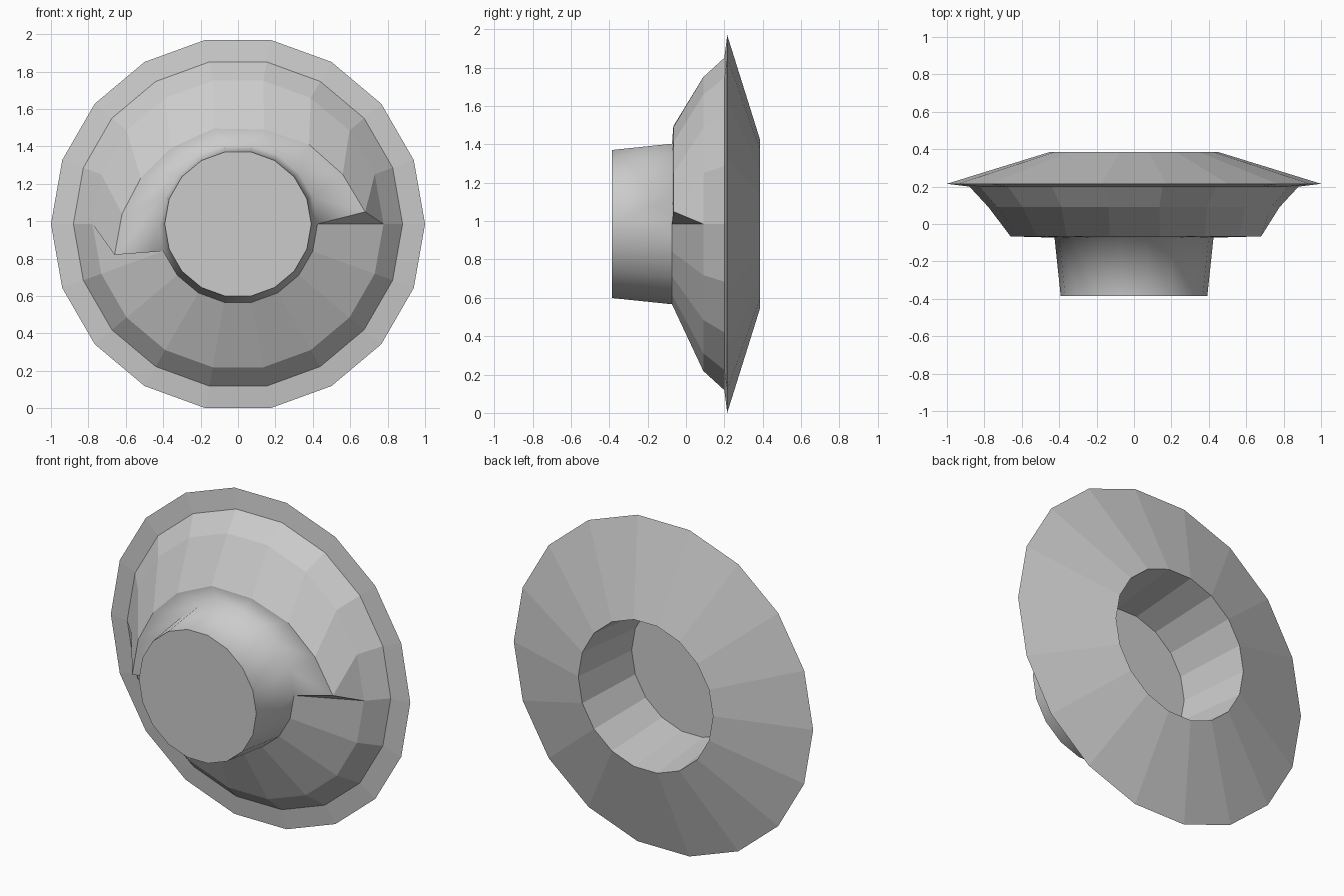
import bpy, bmesh, math

if "Cube" in bpy.data.objects:
    bpy.data.objects.remove(bpy.data.objects["Cube"])

SIDES = 18
CZ = 0.985          # height of the central axis
bm = bmesh.new()


def ring(r, y):
    """18-sided ring of vertices around the y axis."""
    return [bm.verts.new((r * math.cos(2 * math.pi * k / SIDES), y,
                          CZ + r * math.sin(2 * math.pi * k / SIDES)))
            for k in range(SIDES)]


def bridge(a, b, ks=range(SIDES), smooth=False):
    for k in ks:
        n = (k + 1) % SIDES
        bm.faces.new((a[k], a[n], b[n], b[k])).smooth = smooth


# knob: slightly flared smooth plug with a flat cap
cap = ring(0.392, -0.385)
base = ring(0.425, -0.073)
bm.faces.new(cap)
bridge(cap, base, smooth=True)

# bowl, flange, conical back and recess
mid = ring(0.778, 0.09)
seam = ring(0.88, 0.2)
rim = ring(1.0, 0.215)
back = ring(0.45, 0.385)
floor = ring(0.405, -0.06)
for a, b in ((mid, seam), (seam, rim), (rim, back), (back, floor)):
    bridge(a, b)
bm.faces.new(floor)

# lower half of the bowl runs straight into the knob
bridge(base, mid, range(10, SIDES))

# raised ledge over the upper half, (x, z) of its edge
edge = [(0.68, 1.05), (0.56, 1.25), (0.38, 1.41), (0.14, 1.49), (-0.13, 1.495),
        (-0.36, 1.39), (-0.52, 1.23), (-0.62, 1.04), (-0.66, 0.82)]
ledge = {k + 1: bm.verts.new((x, -0.066, z)) for k, (x, z) in enumerate(edge)}
bridge(base, ledge, range(1, 9), smooth=True)
bridge(ledge, mid, range(1, 9))
bm.faces.new((base[0], base[1], ledge[1])).smooth = True
bm.faces.new((base[9], base[10], ledge[9])).smooth = True

# pinched ends of the ledge
bm.faces.new((base[0], ledge[1], mid[0]))
bm.faces.new((ledge[1], mid[1], mid[0]))
bm.faces.new((ledge[9], base[10], mid[9]))
bm.faces.new((base[10], mid[10], mid[9]))

bmesh.ops.recalc_face_normals(bm, faces=bm.faces)
mesh = bpy.data.meshes.new("flanged_knob")
bm.to_mesh(mesh)
bm.free()
bpy.context.collection.objects.link(bpy.data.objects.new("flanged_knob", mesh))
